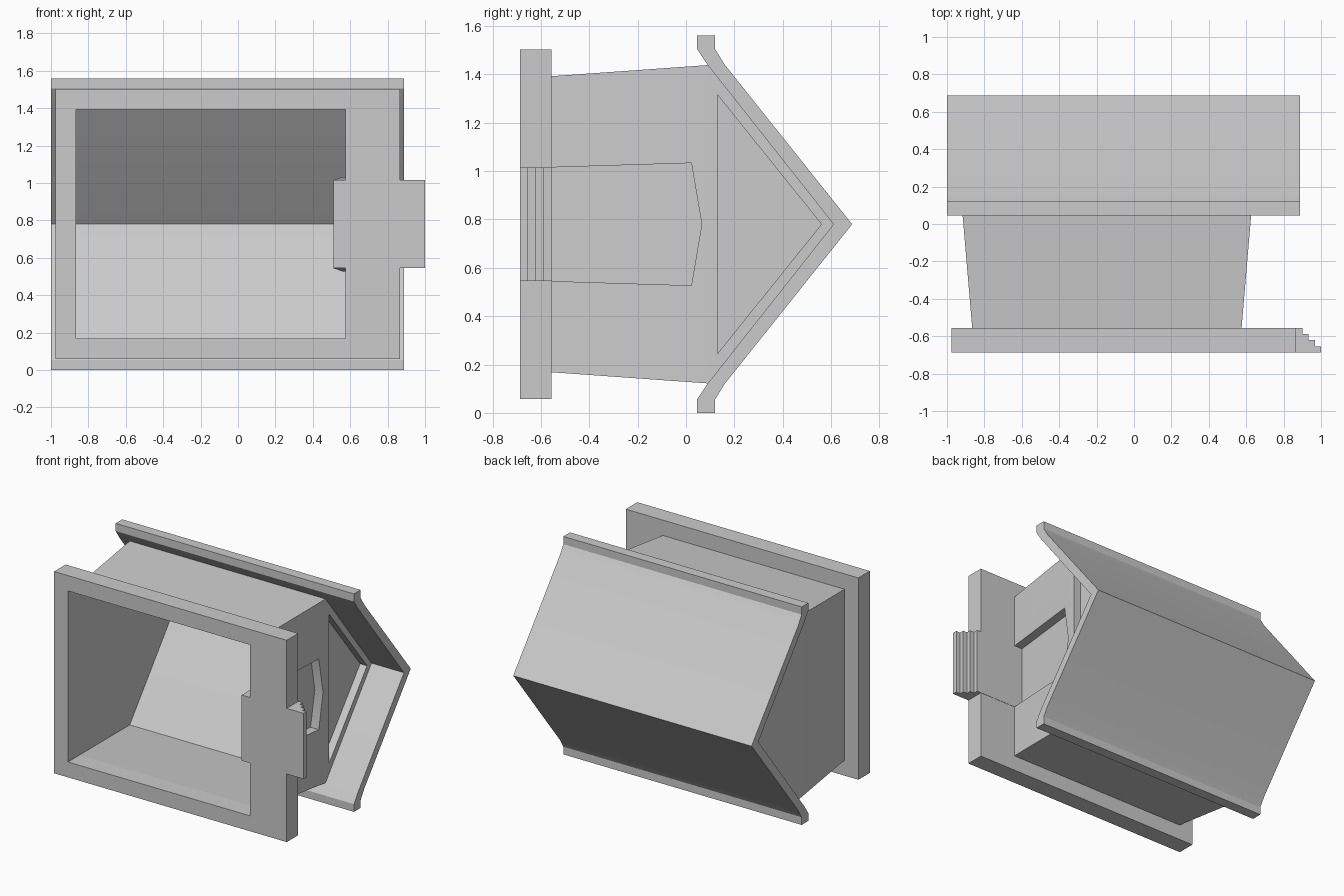
import bpy, bmesh

cube = bpy.data.objects.get("Cube")
if cube:
    bpy.data.objects.remove(cube, do_unlink=True)

MID = 0.78  # height of the symmetry plane

plaster = bpy.data.materials.new("plain_grey")
plaster.use_nodes = True
GREY = (0.6, 0.6, 0.6, 1)
plaster.diffuse_color = GREY
plaster.node_tree.nodes["Principled BSDF"].inputs["Base Color"].default_value = GREY


def finish(name, bm):
    bmesh.ops.remove_doubles(bm, verts=bm.verts, dist=0.0005)
    bmesh.ops.recalc_face_normals(bm, faces=bm.faces)
    mesh = bpy.data.meshes.new(name)
    bm.to_mesh(mesh)
    bm.free()
    mesh.materials.append(plaster)
    obj = bpy.data.objects.new(name, mesh)
    bpy.context.collection.objects.link(obj)
    return obj


def face(bm, points):
    bm.faces.new([bm.verts.new(p) for p in points])


def band(bm, first, second, closed=True):
    """Join two matching loops with quads."""
    n = len(first)
    for i in range(n if closed else n - 1):
        j = (i + 1) % n
        face(bm, (first[i], first[j], second[j], second[i]))


def prism(name, near, far):
    bm = bmesh.new()
    face(bm, near)
    face(bm, far)
    band(bm, near, far)
    return finish(name, bm)


def rect(x0, x1, half, y):
    return [(x0, y, MID - half), (x1, y, MID - half),
            (x1, y, MID + half), (x0, y, MID + half)]


# Foundation: a rectangular frame with a through opening
FRONT, BACK = -0.687, -0.557
bm = bmesh.new()
outer = [rect(-0.975, 0.867, 0.722, y) for y in (FRONT, BACK)]
inner = [rect(-0.865, 0.575, 0.612, y) for y in (FRONT, BACK)]
band(bm, outer[0], outer[1])
band(bm, inner[0], inner[1])
for o, i in zip(outer, inner):
    band(bm, o, i)
finish("foundation_frame", bm)

# Doorstep: threshold with a flight of steps
profile = [(0.51, FRONT), (1.0, FRONT)]
x, y = 1.0, FRONT
for _ in range(4):
    y += 0.033
    profile.append((x, y))
    x -= 0.033
    if len(profile) < 9:
        profile.append((x, y))
profile.append((0.51, y))
prism("door_steps", [(px, py, MID - 0.235) for px, py in profile],
      [(px, py, MID + 0.235) for px, py in profile])

# Roof: folded sheet with kicked eaves
upper = [(0.12, 0.78), (0.12, 0.725), (0.16, 0.66), (0.687, 0)]
under = [(0.61, 0), (0.09, 0.658), (0.045, 0.725), (0.045, 0.78)]
section = [(y, MID + h) for y, h in upper]
section += [(y, MID - h) for y, h in reversed(upper[:-1])]
section += [(y, MID - h) for y, h in reversed(under)]
section += [(y, MID + h) for y, h in under[1:]]
roof = prism("roof", [(-1.0, y, z) for y, z in section],
             [(0.887, y, z) for y, z in section])

# House walls: a flared thin shell, open underneath and under the roof
EAVE, RIDGE = 0.09, 0.61
low = rect(-0.865, 0.575, 0.612, BACK)
top = rect(-0.92, 0.63, 0.658, EAVE)
bm = bmesh.new()
for a, b in ((0, 1), (2, 3), (3, 0)):
    face(bm, (low[a], low[b], top[b], top[a]))
face(bm, (top[0], top[3], (-0.92, RIDGE, MID)))


def wall_x(y):
    return 0.575 + 0.055 * (y - BACK) / (EAVE - BACK)


# Recessed door with a pointed head
outline = [(BACK, -0.235), (0.022, -0.253), (0.065, 0), (0.022, 0.253), (BACK, 0.235)]
door = [(wall_x(y), y, MID + h) for y, h in outline]
panel = [(x - 0.065, y, z) for x, y, z in door]
face(bm, [low[1]] + door + [low[2], top[2], top[1]])
band(bm, door, panel, closed=False)
face(bm, panel)

# Gable with a recessed triangle
gable = [top[1], top[2], (0.63, RIDGE, MID)]
edge = [(0.63, 0.13, MID - 0.535), (0.63, 0.13, MID + 0.535), (0.63, 0.56, MID)]
recess = [(x - 0.055, y, z) for x, y, z in edge]
band(bm, gable, edge)
band(bm, edge, recess)
face(bm, recess)
walls = finish("house_walls", bm)

# Soft shading on the gently bent surfaces
bpy.ops.object.select_all(action="DESELECT")
for obj in (roof, walls):
    obj.select_set(True)
bpy.context.view_layer.objects.active = roof
bpy.ops.object.shade_smooth_by_angle(angle=0.52)
